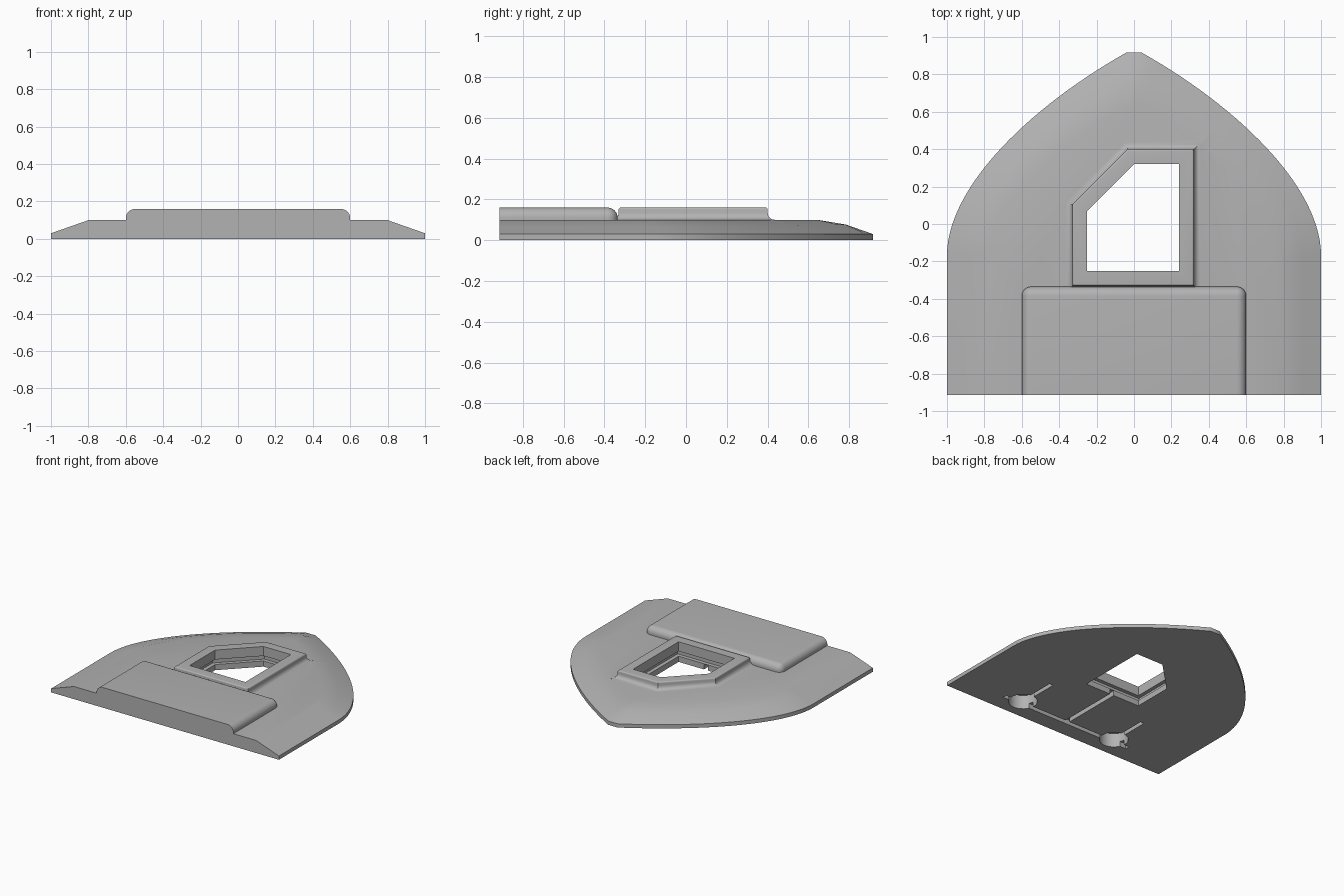
import bpy, bmesh, math
from mathutils import Vector

if "Cube" in bpy.data.objects:
    bpy.data.objects.remove(bpy.data.objects["Cube"])

grey = bpy.data.materials.new("plain_grey")
grey.use_nodes = True
grey.diffuse_color = (0.45, 0.45, 0.45, 1)
grey.node_tree.nodes["Principled BSDF"].inputs["Base Color"].default_value = grey.diffuse_color

FRONT, TOP, RAISED = -0.915, 0.10, 0.16


def make(name, bm):
    bmesh.ops.remove_doubles(bm, verts=bm.verts, dist=0.0005)
    bmesh.ops.recalc_face_normals(bm, faces=bm.faces)
    mesh = bpy.data.meshes.new(name)
    bm.to_mesh(mesh)
    bm.free()
    mesh.materials.append(grey)
    obj = bpy.data.objects.new(name, mesh)
    bpy.context.collection.objects.link(obj)
    return obj


def loft(name, rings):
    """Closed solid through rings with equal point counts."""
    bm = bmesh.new()
    loops = [[bm.verts.new(p) for p in ring] for ring in rings]
    n = len(loops[0])
    for a, b in zip(loops, loops[1:]):
        for i in range(n):
            j = (i + 1) % n
            bm.faces.new((a[i], a[j], b[j], b[i]))
    bm.faces.new(loops[0][::-1])
    bm.faces.new(loops[-1])
    return make(name, bm)


def box(name, x0, x1, y0, y1, z0, z1, radius=0):
    bm = bmesh.new()
    bmesh.ops.create_cube(bm, size=1)
    for v in bm.verts:
        v.co = ((x0 + x1) / 2 + v.co.x * (x1 - x0),
                (y0 + y1) / 2 + v.co.y * (y1 - y0),
                (z0 + z1) / 2 + v.co.z * (z1 - z0))
    if radius:
        # round the side and back edges, keep the front and underside square
        edges = [e for e in bm.edges
                 if all(v.co.y > y0 + 0.01 for v in e.verts) and e.verts[0].co.z != e.verts[1].co.z
                 or all(v.co.z > z1 - 0.01 for v in e.verts)
                 and any(v.co.y > y0 + 0.01 for v in e.verts)]
        bmesh.ops.bevel(bm, geom=edges, offset=radius, segments=8, profile=0.5, affect='EDGES')
    return make(name, bm)


def combine(target, tool, operation):
    mod = target.modifiers.new(tool.name, 'BOOLEAN')
    mod.operation, mod.solver, mod.object = operation, 'EXACT', tool
    bpy.context.view_layer.objects.active = target
    bpy.ops.object.modifier_apply(modifier=mod.name)
    bpy.data.objects.remove(tool)


# Pointed plate with a sloping rim
P = [Vector(p) for p in ((1, -0.17), (1, 0.2), (0.55, 0.63), (0.04, 0.917))]


def plate_ring(z, inset=0, tip_inset=0, tip_rise=0):
    half = [(1 - inset, FRONT, z)]
    for i in range(29):
        t = i / 28
        s = 1 - t
        p = P[0] * s**3 + P[1] * 3 * s * s * t + P[2] * 3 * s * t * t + P[3] * t**3
        d = ((P[1] - P[0]) * s * s + (P[2] - P[1]) * 2 * s * t + (P[3] - P[2]) * t * t).normalized()
        q = p - Vector((d.y, -d.x)) * (inset + tip_inset * t)
        if q.x < 0:
            q = Vector((0, half[-1][1]))
        half.append((q.x, q.y, z + tip_rise * t))
    return half + [(-x, y, h) for x, y, h in reversed(half)]


plate = loft("plate", [plate_ring(0), plate_ring(0.03),
                       plate_ring(0.065, 0.1, 0.02, 0.012), plate_ring(TOP, 0.2, 0.05)])

# Raised front block with rounded edges
combine(plate, box("front_block", -0.6, 0.6, FRONT, -0.335, 0.02, RAISED, 0.05), 'UNION')

# Five-sided window, reused at several offsets
WINDOW = [Vector(p) for p in ((-0.25, -0.25), (0.24, -0.25), (0.24, 0.32), (0, 0.32), (-0.25, 0.07))]


def window_ring(offset, z):
    ring = []
    for i, p in enumerate(WINDOW):
        a = (p - WINDOW[i - 1]).normalized()
        b = (WINDOW[(i + 1) % len(WINDOW)] - p).normalized()
        na, nb = Vector((a.y, -a.x)), Vector((b.y, -b.x))
        q = p + (na + nb) * offset / (1 + na.dot(nb))
        ring.append((q.x, q.y, z))
    return ring


# Frame with a coved foot and a softened top edge
cove = [math.radians(a) for a in range(0, 91, 18)]
frame = [window_ring(0.115, 0.05)]
frame += [window_ring(0.115 - 0.035 * math.sin(a), TOP + 0.035 * (1 - math.cos(a))) for a in cove]
frame += [window_ring(0.07 + 0.01 * math.cos(a), 0.15 + 0.01 * math.sin(a)) for a in cove]
combine(plate, loft("window_frame", frame), 'UNION')

# Window opening with a groove round its wall
groove = [(0, -0.1), (0, 0.045), (0.03, 0.045), (0.03, 0.085), (0, 0.085), (0, 0.3)]
combine(plate, loft("window_opening", [window_ring(o, z) for o, z in groove]), 'DIFFERENCE')

# Channels and round pockets in the underside
combine(plate, box("cross_channel", -0.58, 0.58, -0.785, -0.75, -0.1, 0.04), 'DIFFERENCE')
combine(plate, box("centre_channel", -0.018, 0.018, -0.77, -0.2, -0.1, 0.041), 'DIFFERENCE')
for side in (-1, 1):
    x = side * 0.43
    combine(plate, box("side_channel", x - 0.016, x + 0.016, -0.74, -0.42, -0.1, 0.042), 'DIFFERENCE')
    circle = [(x + 0.105 * math.cos(k * math.pi / 16), -0.74 + 0.105 * math.sin(k * math.pi / 16))
              for k in range(32)]
    combine(plate, loft("pocket", [[(*c, z) for c in circle] for z in (-0.1, 0.11)]), 'DIFFERENCE')

plate.select_set(True)
bpy.context.view_layer.objects.active = plate
bpy.ops.object.shade_smooth_by_angle(angle=math.radians(30))
